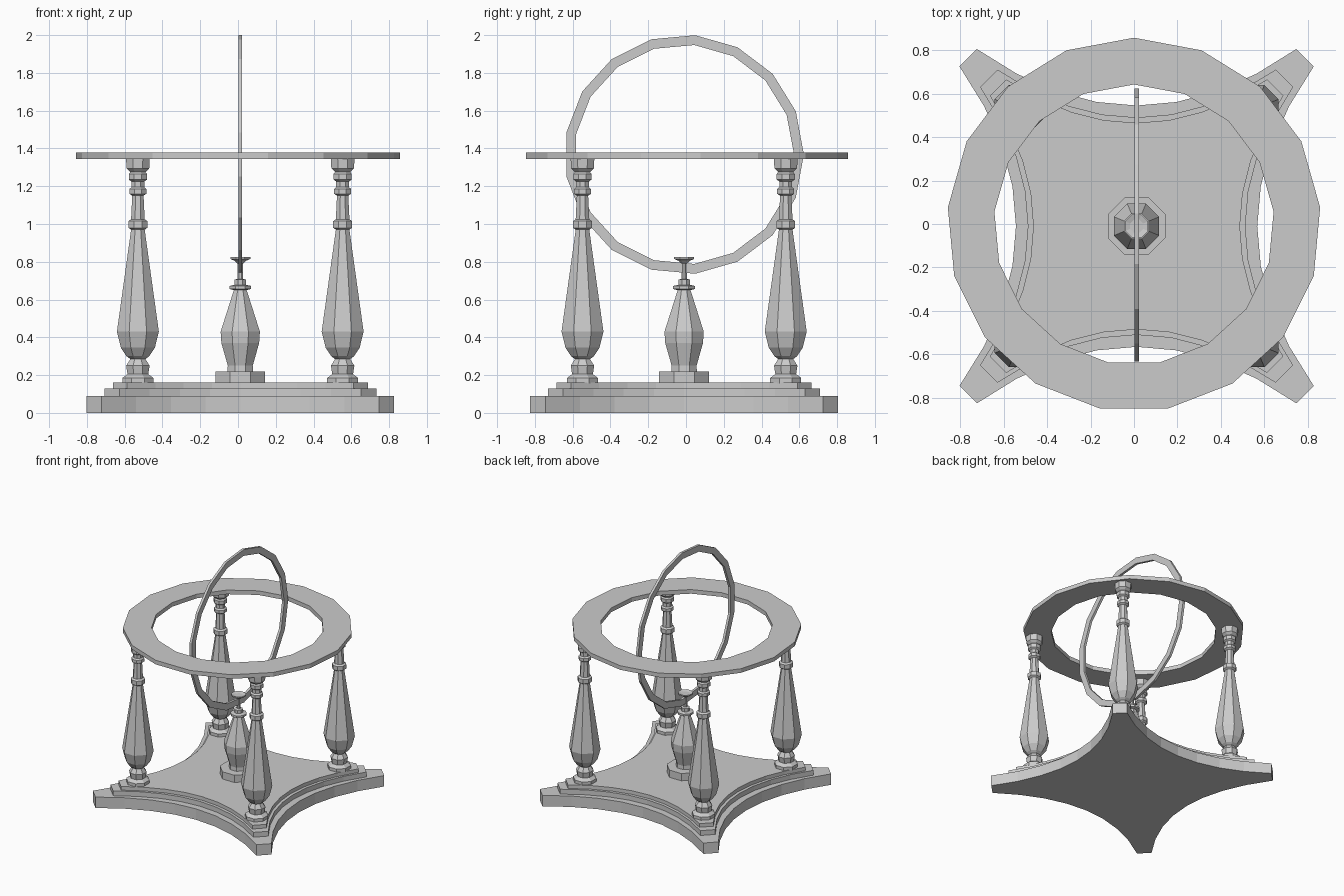
import bpy
import bmesh
from math import sin, cos, pi, radians
from mathutils import Matrix

cube = bpy.data.objects.get("Cube")
if cube:
    bpy.data.objects.remove(cube, do_unlink=True)

grey = bpy.data.materials.new("plain grey")
grey.use_nodes = True
colour = (0.6, 0.6, 0.6, 1)
grey.diffuse_color = colour
grey.node_tree.nodes["Principled BSDF"].inputs["Base Color"].default_value = colour

CX, CY = 0.012, -0.01  # axis of the stand


def finish(bm, name, location=(0, 0, 0)):
    bmesh.ops.recalc_face_normals(bm, faces=bm.faces)
    mesh = bpy.data.meshes.new(name)
    bm.to_mesh(mesh)
    bm.free()
    mesh.materials.append(grey)
    return place(mesh, name, location)


def place(mesh, name, location):
    obj = bpy.data.objects.new(name, mesh)
    obj.location = location
    bpy.context.collection.objects.link(obj)
    return obj


def turned(name, profile, location, sides=8):
    """Faceted turning from (half width, height) pairs, capped at both ends."""
    bm = bmesh.new()
    loops = []
    for r, z in profile:
        r /= cos(pi / sides)
        angles = [2 * pi * (i + 0.5) / sides for i in range(sides)]
        loops.append([bm.verts.new((r * cos(a), r * sin(a), z)) for a in angles])
    for low, high in zip(loops, loops[1:]):
        for i in range(sides):
            j = (i + 1) % sides
            bm.faces.new((low[i], low[j], high[j], high[i]))
    bm.faces.new(loops[0])
    bm.faces.new(loops[-1])
    return finish(bm, name, location)


def hoop(name, outer, inner, thickness, location, turn, matrix=Matrix(), sides=17):
    """Flat faceted ring, centred on its own thickness."""
    bm = bmesh.new()
    h = thickness / 2
    section = [(outer, -h), (outer, h), (inner, h), (inner, -h)]
    rows = []
    for i in range(sides):
        a = turn + 2 * pi * i / sides
        rows.append([bm.verts.new((r * cos(a), r * sin(a), z)) for r, z in section])
    for i, row in enumerate(rows):
        nxt = rows[(i + 1) % sides]
        for k in range(4):
            m = (k + 1) % 4
            bm.faces.new((row[k], nxt[k], nxt[m], row[m]))
    bm.transform(matrix)
    return finish(bm, name, location)


def star_tier(name, middle, corner, z0, z1, steps=8):
    """Four-armed slab with curved-in sides and clipped arm ends."""
    cx, cy = corner
    bend = (cy - middle) / cx ** 2
    side = []
    for i in range(steps + 1):
        x = cx - 2 * cx * i / steps
        side.append((x, middle + bend * x * x))
    outline = []
    for q in range(4):
        c, s = round(cos(q * pi / 2)), round(sin(q * pi / 2))
        outline += [(x * c - y * s, x * s + y * c) for x, y in side]
    bm = bmesh.new()
    face = bm.faces.new([bm.verts.new((x, y, z0)) for x, y in outline])
    grown = bmesh.ops.extrude_face_region(bm, geom=[face])
    top = [v for v in grown["geom"] if isinstance(v, bmesh.types.BMVert)]
    bmesh.ops.translate(bm, verts=top, vec=(0, 0, z1 - z0))
    bmesh.ops.triangulate(bm, faces=[f for f in bm.faces if len(f.verts) > 4])
    return finish(bm, name, (CX, CY, 0))


# Stepped base
star_tier("base_slab", 0.555, (0.735, 0.815), 0.0, 0.09)
star_tier("base_middle_step", 0.5, (0.64, 0.72), 0.09, 0.13)
star_tier("base_top_step", 0.475, (0.6, 0.675), 0.13, 0.16)

# Four turned columns
column_profile = [
    (0.082, 0.155), (0.082, 0.185), (0.055, 0.205), (0.062, 0.25),
    (0.04, 0.285), (0.06, 0.3), (0.09, 0.345), (0.111, 0.43),
    (0.036, 0.97), (0.05, 0.98), (0.05, 1.015), (0.036, 1.025),
    (0.03, 1.15), (0.045, 1.16), (0.045, 1.185), (0.034, 1.195),
    (0.034, 1.225), (0.048, 1.235), (0.048, 1.265), (0.04, 1.275),
    (0.06, 1.295), (0.063, 1.35),
]
column = None
for side, sx in (("left", 1), ("right", -1)):
    for end, sy in (("front", -1), ("back", 1)):
        name = f"{end}_{side}_column"
        spot = (CX + sx * 0.542, CY + sy * 0.538, 0)
        if column is None:
            column = turned(name, column_profile, spot)
        else:
            place(column.data, name, spot)

# Central pedestal with its cup
turned("pedestal_foot", [(0.132, 0.155), (0.132, 0.22)], (CX, CY, 0))
turned("pedestal", [
    (0.068, 0.21), (0.066, 0.25), (0.1, 0.37), (0.104, 0.43),
    (0.034, 0.65), (0.058, 0.656), (0.058, 0.672), (0.03, 0.678),
    (0.03, 0.705), (0.014, 0.71), (0.014, 0.79), (0.03, 0.805),
    (0.053, 0.815), (0.053, 0.825), (0.03, 0.818),
], (CX, CY, 0))

# Flat horizon ring on the columns and upright ring in the cup
hoop("horizon_ring", 0.86, 0.645, 0.034, (0, -0.003, 1.362), radians(90))
hoop("upright_ring", 0.634, 0.582, 0.02, (CX, CY, 1.368), 0,
     Matrix(((0, 0, 1), (1, 0, 0), (0, 1, 0))).to_4x4())
